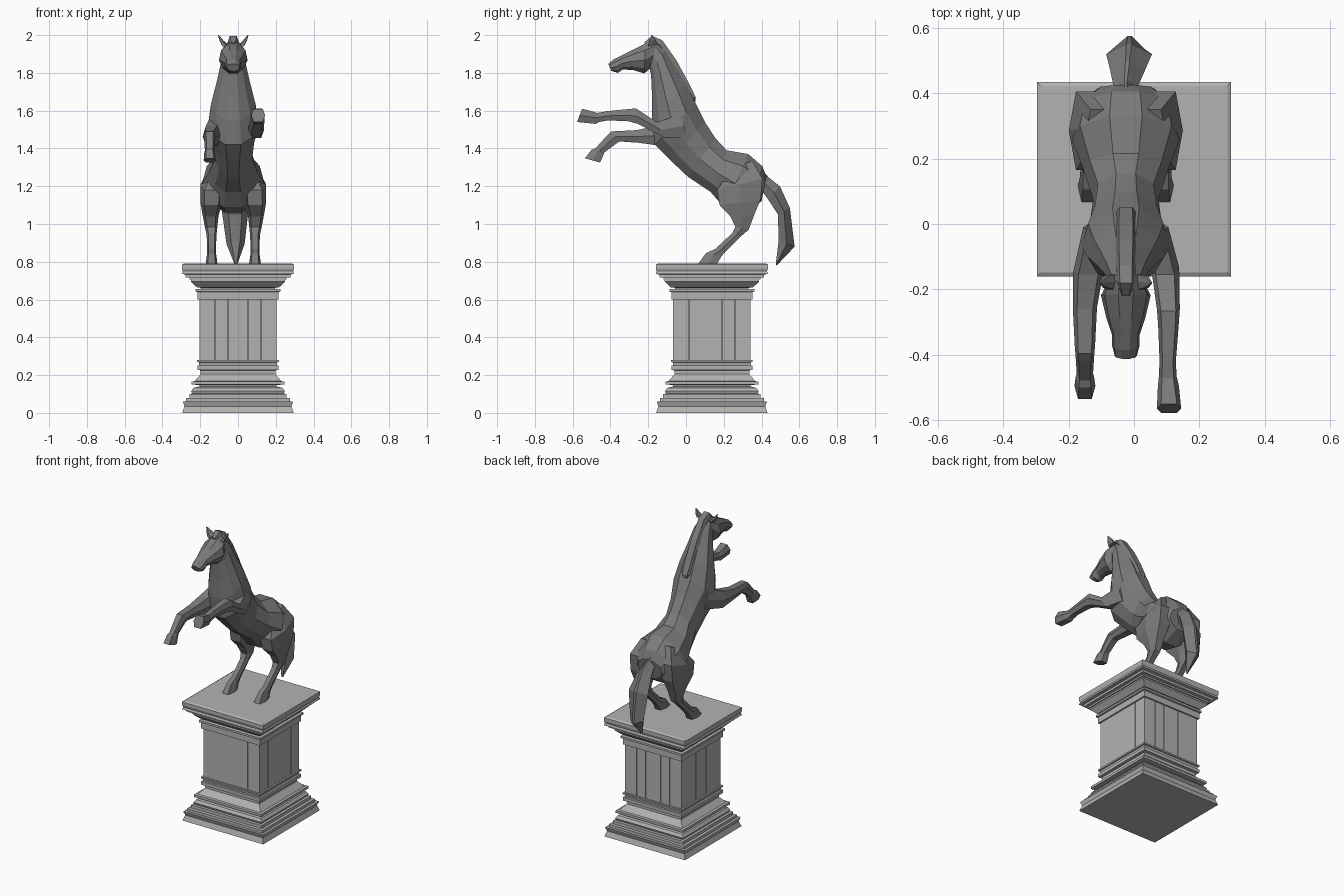
import bpy, bmesh

CX, PY = -0.025, 0.137   # horse centre line, pedestal centre in y


def material(name, r, g, b):
    m = bpy.data.materials.new(name)
    m.diffuse_color = (r, g, b, 1)
    return m


STONE = material("stone", .46, .45, .44)
BRONZE = material("dark_metal", .2, .2, .2)

# cross-section shapes: (along edge a..b, sideways)
BARREL = [(1, .3), (.55, .85), (-.1, 1), (-.65, .75), (-1, .3),
          (-1, -.3), (-.65, -.75), (-.1, -1), (.55, -.85), (1, -.3)]
LIMB = [(1, .65), (0, 1), (-1, .65), (-1, -.65), (0, -1), (1, -.65)]
DIAMOND = [(1, .12), (0, 1), (-1, .5), (-1, -.5), (0, -1), (1, -.12)]


def skin(name, rings, mat):
    """Join equal-length rings of points into a capped solid."""
    bm = bmesh.new()
    loops = [[bm.verts.new(p) for p in r] for r in rings]
    n = len(loops[0])
    for r, s in zip(loops, loops[1:]):
        for i in range(n):
            j = (i + 1) % n
            bm.faces.new((r[i], r[j], s[j], s[i]))
    bm.faces.new(loops[0])
    bm.faces.new(loops[-1])
    bmesh.ops.recalc_face_normals(bm, faces=bm.faces)
    me = bpy.data.meshes.new(name)
    bm.to_mesh(me)
    bm.free()
    me.materials.append(mat)
    ob = bpy.data.objects.new(name, me)
    bpy.context.collection.objects.link(ob)
    return ob


def loft(name, shape, sections, side=1):
    """Sections: edge a (y, z), edge b (y, z), half width, x offset."""
    rings = []
    for ay, az, by, bz, w, x in sections:
        rings.append([(CX + side * x + v * w,
                       (ay + by) / 2 + u * (ay - by) / 2,
                       (az + bz) / 2 + u * (az - bz) / 2) for u, v in shape])
    return skin(name, rings, BRONZE)


def stepped_block(name, profile):
    """Square moulding from (half size, z) pairs."""
    return skin(name, [[(sx * h, PY + sy * h, z) for sx, sy in
                        ((-1, -1), (1, -1), (1, 1), (-1, 1))] for h, z in profile], STONE)


# pedestal base mouldings
stepped_block("pedestal_base", [
    (.295, 0), (.283, .035), (.292, .06), (.275, .06), (.275, .078), (.258, .08),
    (.258, .1), (.243, .102), (.248, .115), (.236, .132), (.205, .14), (.205, .148),
    (.246, .15), (.246, .166), (.23, .168), (.198, .205), (.198, .225), (.215, .228),
    (.215, .25), (.205, .252), (.208, .268), (.216, .27), (.216, .28)])

# pedestal cap mouldings
stepped_block("pedestal_cap", [
    (.215, .6), (.215, .64), (.225, .642), (.225, .655), (.195, .656), (.195, .662),
    (.218, .665), (.25, .695), (.25, .705), (.257, .706), (.257, .717), (.277, .718),
    (.277, .733), (.297, .735), (.292, .75), (.297, .765), (.297, .785), (.285, .792)])

# shaft with narrow grooves
h, g, d = .205, .0012, .01
edge = [(-h, -h)]
for c in (-.12, -.055, .055, .12):
    edge += [(c - g, -h), (c - g, -h + d), (c + g, -h + d), (c + g, -h)]
outline = []
for k in range(4):
    outline += edge
    edge = [(-y, x) for x, y in edge]
skin("pedestal_shaft", [[(x, PY + y, z) for x, y in outline] for z in (.275, .605)], STONE)

# torso and neck
loft("body", BARREL, [
    (.425, 1.25, .4, 1.12, .09, 0), (.405, 1.305, .31, 1.06, .145, 0),
    (.33, 1.37, .2, 1.09, .165, 0), (.215, 1.39, .13, 1.17, .13, 0),
    (.155, 1.455, .01, 1.25, .1, 0), (.1, 1.54, -.08, 1.335, .11, 0),
    (.05, 1.64, -.165, 1.42, .135, 0), (0, 1.74, -.18, 1.55, .118, 0),
    (-.06, 1.84, -.18, 1.68, .088, 0), (-.11, 1.93, -.185, 1.79, .065, 0),
    (-.15, 1.965, -.2, 1.85, .05, 0)])

# head
loft("head", BARREL, [
    (-.15, 1.98, -.185, 1.83, .05, 0), (-.215, 1.955, -.22, 1.797, .076, 0),
    (-.29, 1.918, -.28, 1.815, .06, 0), (-.345, 1.89, -.335, 1.818, .042, 0),
    (-.385, 1.87, -.36, 1.8, .042, 0), (-.412, 1.848, -.395, 1.81, .034, 0)])

# mane
loft("mane", LIMB, [
    (-.22, 1.962, -.21, 1.93, .015, 0), (-.18, 1.996, -.17, 1.94, .028, 0),
    (-.125, 1.972, -.15, 1.92, .03, 0), (-.05, 1.865, -.1, 1.83, .033, 0),
    (.01, 1.755, -.04, 1.73, .033, 0), (.052, 1.67, .02, 1.66, .03, 0),
    (.048, 1.64, .03, 1.63, .012, 0)])

# tail
loft("tail", DIAMOND, [
    (.4, 1.29, .38, 1.2, .03, 0), (.44, 1.245, .405, 1.17, .038, 0),
    (.497, 1.2, .435, 1.13, .052, .005), (.55, 1.085, .487, 1.05, .07, .01),
    (.575, .88, .49, .91, .048, .012), (.48, .78, .475, .785, .006, .014)])

for s, label in ((1, "right"), (-1, "left")):
    # hind leg with thigh
    loft("hind_leg_" + label, LIMB, [
        (.35, 1.335, .23, 1.28, .035, .085), (.405, 1.24, .165, 1.18, .062, .112),
        (.395, 1.13, .178, 1.1, .058, .116), (.362, 1.05, .235, 1.04, .042, .12),
        (.332, .97, .262, .985, .032, .117), (.288, .932, .245, .952, .026, .115),
        (.205, .85, .155, .868, .023, .115), (.185, .825, .105, .845, .025, .115),
        (.165, .79, .065, .79, .031, .115)], s)
    # ear
    loft("ear_" + label, LIMB, [
        (-.155, 1.955, -.2, 1.94, .016, .045), (-.16, 1.975, -.195, 1.97, .01, .063),
        (-.178, 2, -.182, 2, .003, .078)], s)

# raised front leg
loft("front_leg_right", LIMB, [
    (-.02, 1.58, 0, 1.46, .045, .085), (-.155, 1.54, -.11, 1.455, .043, .12),
    (-.265, 1.612, -.255, 1.53, .035, .13), (-.32, 1.607, -.31, 1.545, .031, .13),
    (-.42, 1.597, -.415, 1.548, .025, .128), (-.47, 1.588, -.46, 1.54, .027, .128),
    (-.51, 1.6, -.478, 1.53, .032, .13), (-.55, 1.61, -.577, 1.54, .037, .132)])

# bent front leg
loft("front_leg_left", LIMB, [
    (-.02, 1.58, 0, 1.45, .045, .085), (-.155, 1.52, -.14, 1.415, .046, .115),
    (-.26, 1.497, -.25, 1.43, .037, .125), (-.395, 1.49, -.35, 1.437, .031, .125),
    (-.418, 1.468, -.37, 1.425, .029, .125), (-.478, 1.402, -.437, 1.375, .025, .125),
    (-.5, 1.393, -.433, 1.375, .028, .125), (-.535, 1.348, -.455, 1.325, .032, .125)], -1)
